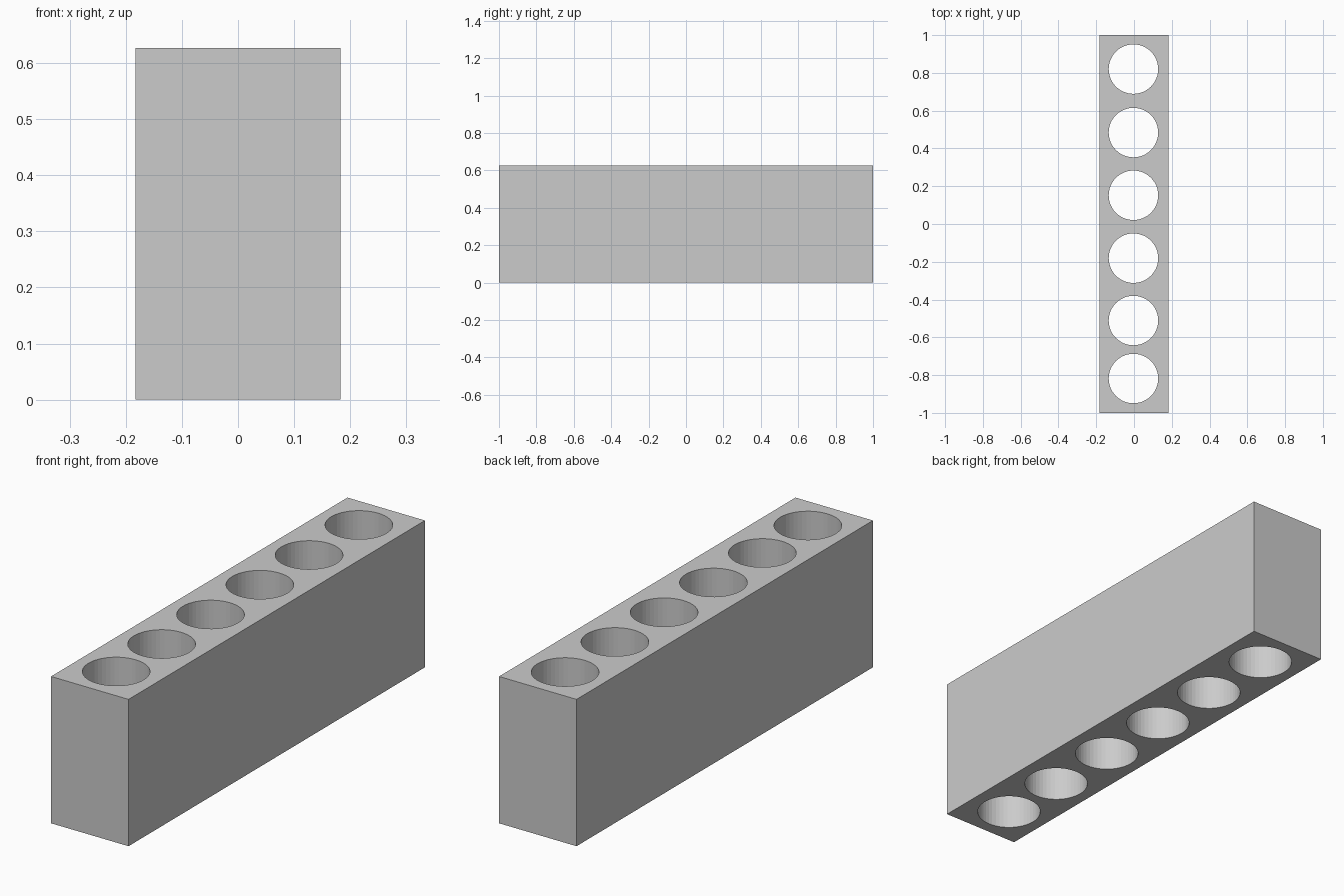
import bpy

if "Cube" in bpy.data.objects:
    bpy.data.objects.remove(bpy.data.objects["Cube"])

WIDTH, LENGTH, HEIGHT = 0.366, 2.0, 0.627
HOLE_RADIUS, HOLE_X = 0.131, -0.003
HOLE_YS = (-0.818, -0.511, -0.181, 0.152, 0.484, 0.82)

# Rectangular block standing on the ground
bpy.ops.mesh.primitive_cube_add(size=1, location=(0, 0, HEIGHT / 2))
block = bpy.context.object
block.name = "holder_block"
block.scale = (WIDTH, LENGTH, HEIGHT)
bpy.ops.object.transform_apply(location=True, rotation=False, scale=True)


def drill_hole(y):
    """Cut one round hole straight through the block."""
    bpy.ops.mesh.primitive_cylinder_add(
        vertices=48, radius=HOLE_RADIUS, depth=HEIGHT + 0.2,
        location=(HOLE_X, y, HEIGHT / 2))
    cutter = bpy.context.object
    cutter.name = "hole_cutter"
    cutter.hide_render = True

    cut = block.modifiers.new("hole", 'BOOLEAN')
    cut.operation = 'DIFFERENCE'
    cut.solver = 'EXACT'
    cut.object = cutter
    bpy.context.view_layer.objects.active = block
    bpy.ops.object.modifier_apply(modifier=cut.name)
    bpy.data.objects.remove(cutter, do_unlink=True)


# Row of six through holes
for y in HOLE_YS:
    drill_hole(y)
